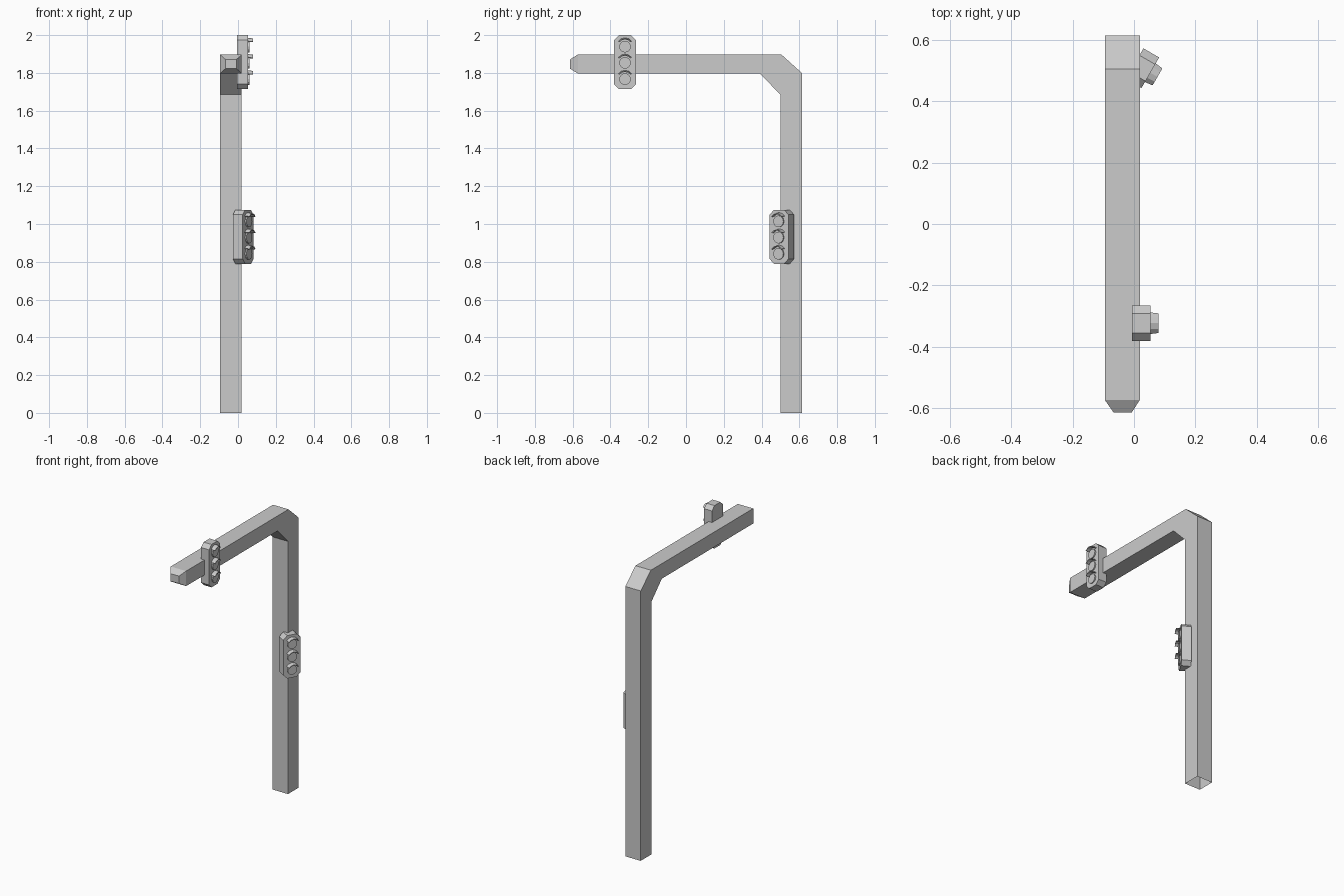
import bpy, bmesh
from math import radians, sin, cos, pi
from mathutils import Matrix, Vector

if "Cube" in bpy.data.objects:
    bpy.data.objects.remove(bpy.data.objects["Cube"])


def make_object(name, bm, matrix=Matrix.Identity(4)):
    bmesh.ops.recalc_face_normals(bm, faces=bm.faces)
    bm.transform(matrix)
    me = bpy.data.meshes.new(name)
    bm.to_mesh(me)
    bm.free()
    ob = bpy.data.objects.new(name, me)
    bpy.context.collection.objects.link(ob)
    return ob


def loft(rings, cap_start=True, cap_end=True):
    bm = bmesh.new()
    vs = [[bm.verts.new(p) for p in ring] for ring in rings]
    n = len(vs[0])
    for a, b in zip(vs, vs[1:]):
        for i in range(n):
            j = (i + 1) % n
            bm.faces.new((a[i], a[j], b[j], b[i]))
    if cap_start:
        bm.faces.new(vs[0])
    if cap_end:
        bm.faces.new(vs[-1])
    return bm


# Bent square mast: inner (y, z), outer (y, z), x range; open at the ground
X0, X1 = -0.095, 0.019
sections = [
    ((0.50, 0.0), (0.613, 0.0), X0, X1),
    ((0.50, 1.685), (0.613, 1.80), X0, X1),
    ((0.39, 1.797), (0.505, 1.897), X0, X1),
    ((-0.573, 1.797), (-0.573, 1.897), X0, X1),
    ((-0.613, 1.822), (-0.613, 1.872), -0.067, -0.007),
]
rings = [[(a, *i), (b, *i), (b, *o), (a, *o)] for i, o, a, b in sections]
make_object("mast_and_arm", loft(rings, cap_start=False))

DEPTH, HALF_W, HALF_H, CUT = 0.059, 0.0575, 0.143, 0.026


def signal(prefix, location, angle):
    """Signal head facing local +x, with its back centre at location."""
    m = Matrix.Translation(location) @ Matrix.Rotation(radians(angle), 4, 'Z')

    # Housing with cut corners
    w, h, c = HALF_W, HALF_H, CUT
    outline = [(w, c - h), (w, h - c), (w - c, h), (c - w, h),
               (-w, h - c), (-w, c - h), (c - w, -h), (w - c, -h)]
    make_object(prefix + "_housing",
                loft([[(x, y, z) for y, z in outline] for x in (0, DEPTH)]), m)

    for k, zc in enumerate((0.086, 0, -0.086)):
        # Lens disc
        disc = [[(x, 0.031 * cos(2 * pi * i / 12), zc - 0.004 + 0.031 * sin(2 * pi * i / 12))
                 for i in range(12)] for x in (DEPTH - 0.002, DEPTH + 0.008)]
        make_object(f"{prefix}_lens_{k + 1}", loft(disc), m)

        # Arched visor, tapering slightly outwards
        rings = []
        for i in range(5):
            a = radians(35 + 27.5 * i)
            rings.append([(x, r * cos(a), zc + r * sin(a)) for x, r in
                          ((DEPTH - 0.001, 0.037), (DEPTH + 0.027, 0.034),
                           (DEPTH + 0.027, 0.039), (DEPTH - 0.001, 0.043))])
        make_object(f"{prefix}_visor_{k + 1}", loft(rings), m)


signal("arm_signal", Vector((-0.006, -0.323, 1.857)), 0)
signal("pole_signal", Vector((0.002, 0.522, 0.932)), -30)
